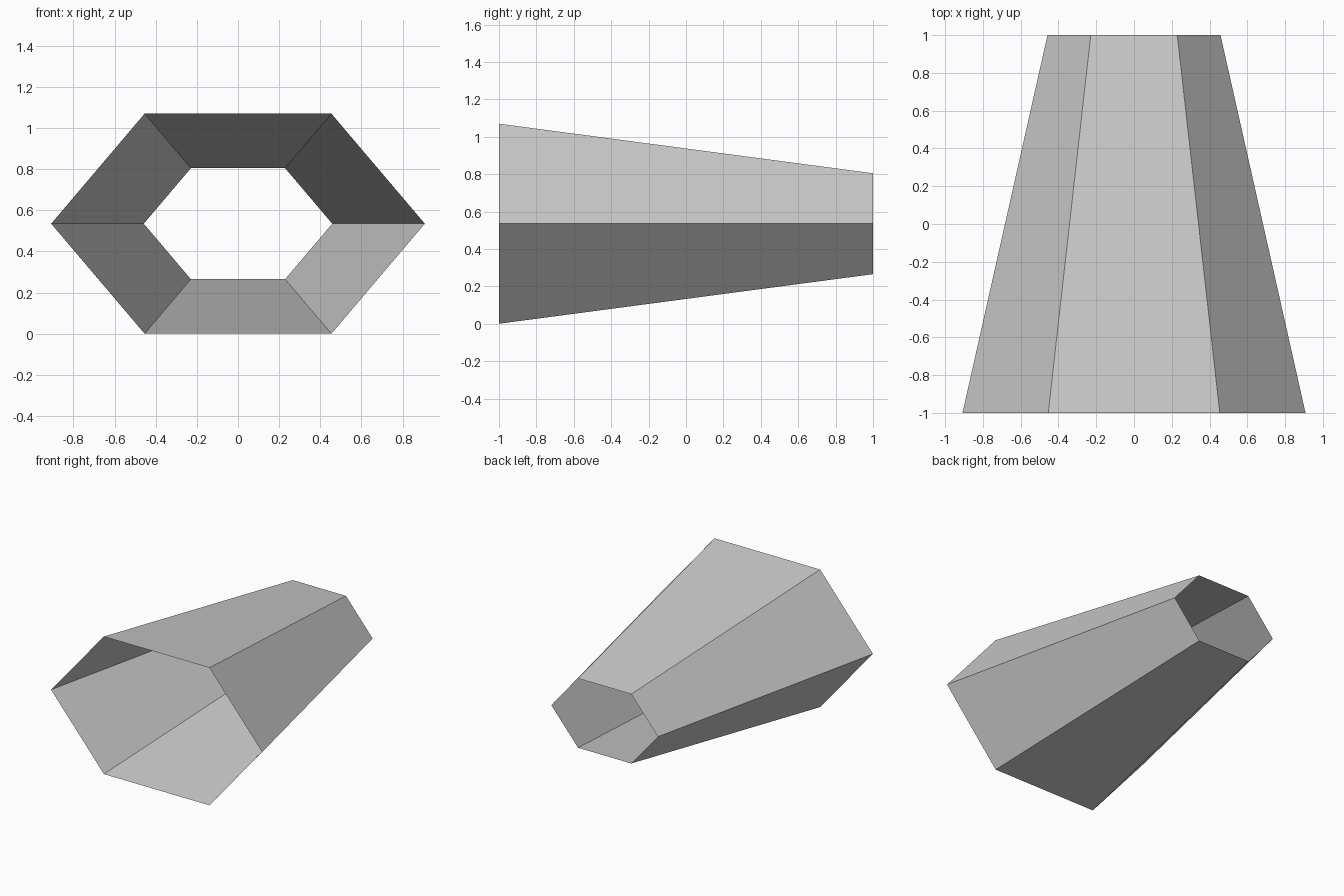
import bpy
import bmesh
from math import pi
from mathutils import Matrix

cube = bpy.data.objects.get("Cube")
if cube:
    bpy.data.objects.remove(cube, do_unlink=True)

# Plain grey material
grey = bpy.data.materials.new("light_grey")
grey.use_nodes = True
colour = (0.6, 0.6, 0.6, 1)
grey.diffuse_color = colour
grey.node_tree.nodes["Principled BSDF"].inputs["Base Color"].default_value = colour

# Open-ended six-sided sleeve: wide mouth at the front, narrow at the back
FRONT_RADIUS, BACK_RADIUS, LENGTH = 0.908, 0.458, 2.0
FLATTEN = 0.68
HALF_HEIGHT = 0.535

bm = bmesh.new()
bmesh.ops.create_cone(bm, cap_ends=False, segments=6, radius1=FRONT_RADIUS,
                      radius2=BACK_RADIUS, depth=LENGTH)
placement = (Matrix.Translation((0, 0, HALF_HEIGHT))
             @ Matrix.Diagonal((1, 1, FLATTEN, 1))
             @ Matrix.Rotation(-pi / 2, 4, "X")    # lay the axis along y
             @ Matrix.Rotation(pi / 2, 4, "Z"))    # corners to left and right
bmesh.ops.transform(bm, matrix=placement, verts=bm.verts)
bmesh.ops.recalc_face_normals(bm, faces=bm.faces)

mesh = bpy.data.meshes.new("tapered_sleeve")
bm.to_mesh(mesh)
bm.free()
mesh.materials.append(grey)
sleeve = bpy.data.objects.new("tapered_sleeve", mesh)
bpy.context.collection.objects.link(sleeve)
